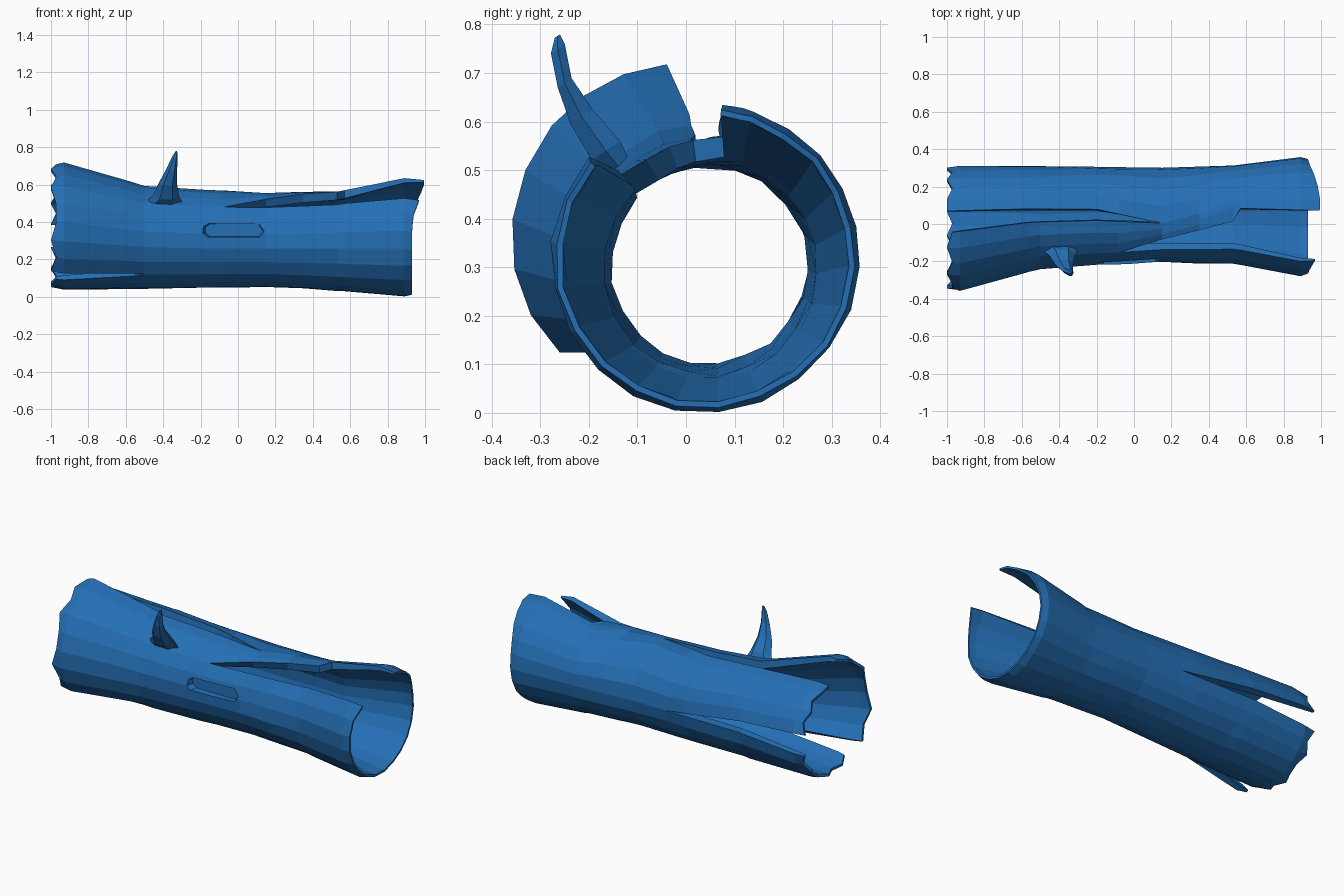
import bpy, bmesh, math, random
from mathutils import Vector

if "Cube" in bpy.data.objects:
    bpy.data.objects.remove(bpy.data.objects["Cube"])
random.seed(4)

# Blue paint shared by all parts
blue = bpy.data.materials.new("blue")
blue.diffuse_color = (.018, .16, .465, 1)
blue.use_nodes = True
blue.node_tree.nodes["Principled BSDF"].inputs["Base Color"].default_value = blue.diffuse_color


def interp(table, x, k=1):
    """Linear lookup of column k in a table sorted by its first column."""
    if x <= table[0][0]:
        return table[0][k]
    for a, b in zip(table, table[1:]):
        if x <= b[0]:
            t = (x - a[0]) / (b[0] - a[0])
            return a[k] + t * (b[k] - a[k])
    return table[-1][k]


def make_object(name, bm):
    bmesh.ops.recalc_face_normals(bm, faces=bm.faces)
    me = bpy.data.meshes.new(name)
    bm.to_mesh(me)
    bm.free()
    me.materials.append(blue)
    ob = bpy.data.objects.new(name, me)
    bpy.context.collection.objects.link(ob)
    return ob


def loft(name, rings):
    """Closed skin through rings of equal point count."""
    bm = bmesh.new()
    vs = [[bm.verts.new(p) for p in ring] for ring in rings]
    n = len(vs[0])
    for a, b in zip(vs, vs[1:]):
        for i in range(n):
            bm.faces.new((a[i], a[(i + 1) % n], b[(i + 1) % n], b[i]))
    bm.faces.new(vs[0])
    bm.faces.new(vs[-1])
    return make_object(name, bm)


# Trunk profile: x, centre y, centre z, radius, wall thickness
BODY = [(-1, .03, .325, .278, .016), (-.93, .03, .325, .287, .03), (-.57, .033, .32, .278, .045),
        (-.2, .042, .31, .264, .052), (.15, .048, .305, .253, .05), (.53, .047, .298, .266, .045),
        (.89, .04, .318, .318, .025), (.95, .04, .318, .308, .012)]
# Cracks: x, low angle, high angle (degrees, 0 = back, 90 = top, 180 = front)
BACK = [(-1, -13, 13), (-.57, -5, 9), (-.08, -3, -3)]
TOP = [(-1, 82, 101), (-.57, 80, 95), (-.2, 82, 95), (.15, 100, 100), (.35, 88, 88), (.53, 72, 72)]
OPENING = [(-.08, 139, 139), (.15, 121, 137), (.35, 108, 135), (.53, 97, 133),
           (.57, 82, 133), (.95, 84, 140)]
LOWER = [(-1, 213, 236), (-.57, 223, 229), (-.5, 226, 226)]
CRACKS = [BACK, TOP, OPENING, LOWER]
COLUMNS = [5, 3, 5, 8]
STATIONS = [-1, -.93, -.57, -.5, -.2, -.08, .15, .35, .53, .57, .89, .95]


def trunk_point(x, deg, panel, inner, jit):
    a = math.radians(deg)
    r = interp(BODY, x, 3) + jit
    # front strip bends outwards at the left end
    if panel in (1, 2) and x < -.5:
        amount = min(1, max(0, (-.5 - x) / .43))
        r += .12 * amount * (.5 + .5 * math.cos(a - math.radians(130)))
    if inner:
        r -= interp(BODY, x, 4)
    px = x
    if x == -1:
        px = -1 + .028 * (int(deg / 17) % 2)
    elif x == .95:
        px = .93 + .065 * max(0, math.cos(a - math.radians(76))) ** 4
        px += .035 * max(0, math.cos(a - math.radians(140))) ** 30
    return (px, interp(BODY, x, 1) + r * math.cos(a), interp(BODY, x, 2) + r * math.sin(a))


# Hollow trunk: four strips of wall that join where the cracks are closed
bm = bmesh.new()
cache = {}


def vert(i, panel, c):
    x, n = STATIONS[i], COLUMNS[panel]
    nxt = (panel + 1) % 4
    start = interp(CRACKS[panel], x, 2)
    end = interp(CRACKS[nxt], x, 1) + (360 if nxt == 0 else 0)
    key = (i, panel, c)
    if c == n and abs(interp(CRACKS[nxt], x, 2) - interp(CRACKS[nxt], x, 1)) < .01:
        return vert(i, nxt, 0)
    if key not in cache:
        deg = start + (end - start) * c / n
        jit = random.uniform(-.004, .003) if 0 < c < n else 0
        cache[key] = [bm.verts.new(trunk_point(x, deg, panel, s, jit)) for s in (False, True)]
    return cache[key]


edges = {}
for p in range(4):
    for i in range(len(STATIONS) - 1):
        for c in range(COLUMNS[p]):
            q = [vert(i, p, c), vert(i, p, c + 1), vert(i + 1, p, c + 1), vert(i + 1, p, c)]
            bm.faces.new([v[0] for v in q])
            bm.faces.new([v[1] for v in reversed(q)])
            for a, b in zip(q, q[1:] + q[:1]):
                edges.setdefault(frozenset((a[0], b[0])), []).append((a, b))
# Wall edges along cracks and ends
for pairs in edges.values():
    if len(pairs) == 1:
        a, b = pairs[0]
        bm.faces.new((b[0], a[0], a[1], b[1]))
trunk = make_object("hollow_log", bm)

# Shallow notch on the front
SLOT = [(-.19, .34), (-.165, .318), (.125, .318), (.15, .35), (.125, .392), (-.165, .392), (-.19, .375)]
cx, cz = -.02, .355
cutter = loft("notch_cutter", [[(cx + (x - cx) * s, y, cz + (z - cz) * s) for x, z in SLOT]
                               for y, s in ((-.26, 1.1), (-.18, .9))])
cutter.hide_render = True
mod = trunk.modifiers.new("notch", 'BOOLEAN')
mod.operation = 'DIFFERENCE'
mod.solver = 'EXACT'
mod.object = cutter
bpy.context.view_layer.objects.active = trunk
bpy.ops.object.modifier_apply(modifier=mod.name)
bpy.data.objects.remove(cutter)

# Broken branch stub: centre, half width along x, half depth
STUB = [((-.405, -.13, .495), .108, .03), ((-.385, -.165, .54), .07, .045),
        ((-.375, -.215, .61), .048, .035), ((-.355, -.25, .68), .03, .022),
        ((-.338, -.264, .75), .014, .022), ((-.33, -.265, .776), .005, .008)]
side = Vector((0, .75, .5))
rings = []
for c, w, d in STUB:
    rings.append([Vector(c) + Vector((1, 0, 0)) * w * math.cos(t) + side * d * math.sin(t)
                  for t in (k * math.tau / 6 for k in range(6))])
loft("branch_stub", rings)
